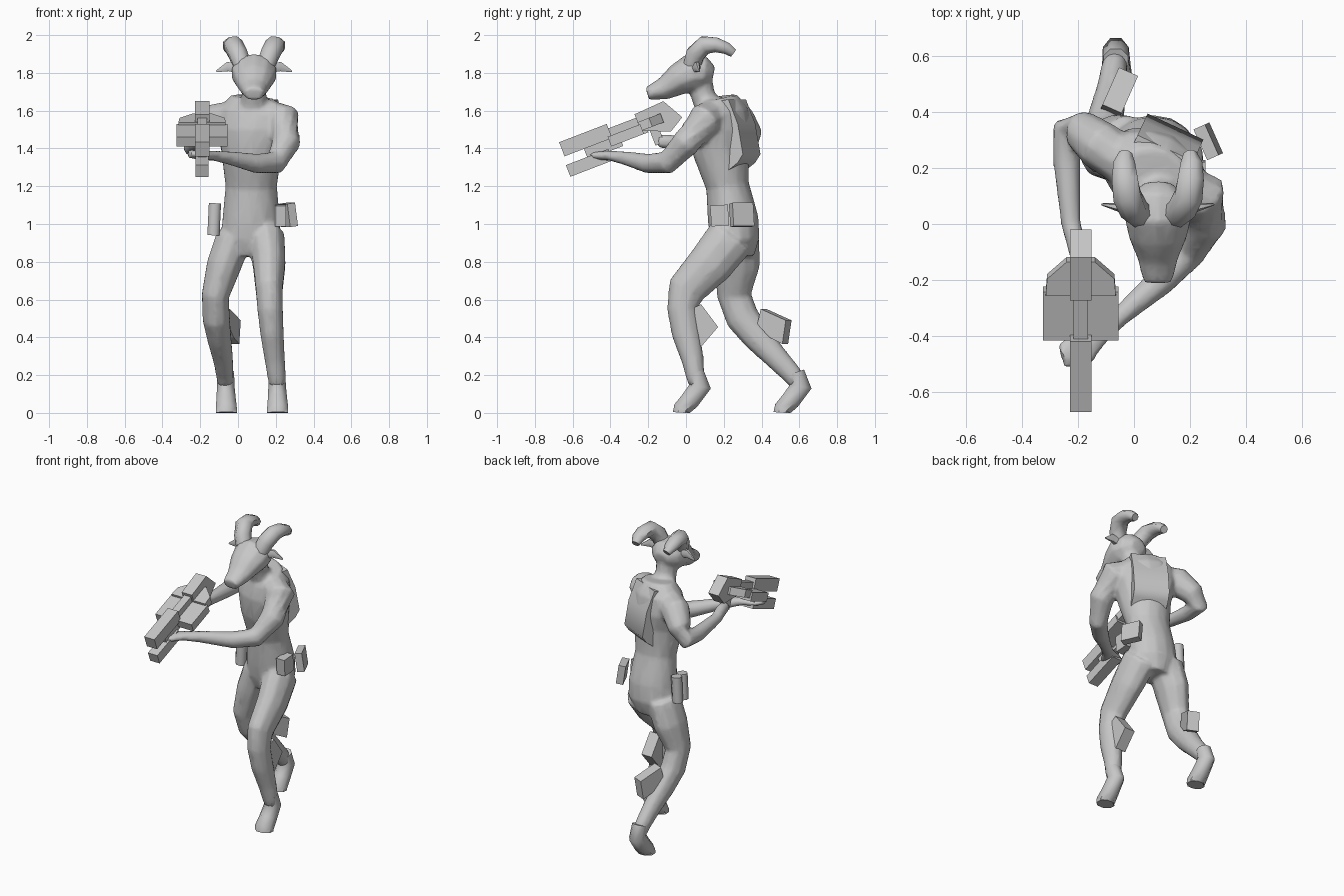
import bpy, bmesh, math
from mathutils import Matrix, Vector

grey = bpy.data.materials.new("plain grey")
grey.diffuse_color = (0.57, 0.57, 0.57, 1)


def finish(bm, name, smooth=False):
    bmesh.ops.recalc_face_normals(bm, faces=bm.faces)
    me = bpy.data.meshes.new(name)
    bm.to_mesh(me)
    bm.free()
    me.materials.append(grey)
    ob = bpy.data.objects.new(name, me)
    bpy.context.collection.objects.link(ob)
    bpy.ops.object.select_all(action='DESELECT')
    ob.select_set(True)
    bpy.context.view_layer.objects.active = ob
    if smooth:
        bpy.ops.object.shade_smooth_by_angle(angle=math.radians(50))
    return ob


def tube(bm, rings, ref=(1, 0, 0), sides=10):
    """Loft ellipses (x, y, z, ra, rb, yaw) along a path; ra lies along ref."""
    pts = [Vector(r[:3]) for r in rings]
    loops = []
    for i, r in enumerate(rings):
        t = (pts[min(i + 1, len(pts) - 1)] - pts[max(i - 1, 0)]).normalized()
        yaw = math.radians(r[5]) if len(r) > 5 else 0
        a = Matrix.Rotation(yaw, 3, 'Z') @ Vector(ref)
        a = (a - t * a.dot(t)).normalized()
        b = t.cross(a)
        loop = []
        for k in range(sides):
            w = 2 * math.pi * (k + 0.5) / sides
            p = pts[i] + a * math.cos(w) * r[3] + b * math.sin(w) * r[4]
            p.z = max(p.z, 0)
            loop.append(bm.verts.new(p))
        loops.append(loop)
    for l0, l1 in zip(loops, loops[1:]):
        for k in range(sides):
            n = (k + 1) % sides
            bm.faces.new((l0[k], l0[n], l1[n], l1[k]))
    bm.faces.new(loops[0][::-1])
    bm.faces.new(loops[-1])


def prism(name, profile, width, mat, smooth=False):
    """Extrude a (y, z) profile along x, then place it."""
    bm = bmesh.new()
    ends = [[bm.verts.new(mat @ Vector((s * width / 2, y, z))) for y, z in profile] for s in (-1, 1)]
    n = len(profile)
    for k in range(n):
        bm.faces.new((ends[0][k], ends[0][(k + 1) % n], ends[1][(k + 1) % n], ends[1][k]))
    bm.faces.new(ends[0][::-1])
    bm.faces.new(ends[1])
    return finish(bm, name, smooth)


def box(name, y0, y1, z0, z1, width, mat):
    return prism(name, [(y0, z0), (y1, z0), (y1, z1), (y0, z1)], width, mat)


def place(x, y, z, yaw=0, pitch=0, roll=0):
    return (Matrix.Translation((x, y, z)) @ Matrix.Rotation(math.radians(yaw), 4, 'Z')
            @ Matrix.Rotation(math.radians(pitch), 4, 'X') @ Matrix.Rotation(math.radians(roll), 4, 'Y'))


# Body: overlapping lofts fused into one skin
bm = bmesh.new()
# torso, twisted so the left shoulder leads
tube(bm, [(.065, .26, .83, .10, .10), (.065, .26, .92, .16, .13), (.07, .25, 1.02, .155, .135),
          (.07, .22, 1.2, .137, .115, -10), (.072, .185, 1.38, .165, .145, -25),
          (.07, .185, 1.5, .195, .155, -27), (.075, .185, 1.6, .185, .135, -27),
          (.08, .175, 1.67, .125, .09, -27)], sides=14)
# neck and head
tube(bm, [(.085, .14, 1.58, .09, .08), (.085, .09, 1.68, .067, .065), (.085, .07, 1.77, .07, .07)])
tube(bm, [(.085, .145, 1.79, .05, .045), (.085, .10, 1.80, .105, .09), (.085, .03, 1.80, .125, .105),
          (.085, -.04, 1.765, .108, .085), (.085, -.12, 1.715, .075, .06),
          (.085, -.205, 1.69, .054, .036)])
# forward left leg
tube(bm, [(.15, .24, .93, .10, .13), (.165, .13, .79, .09, .122), (.165, 0, .65, .074, .103),
          (.17, -.02, .55, .07, .082), (.18, 0, .42, .064, .077), (.195, .035, .28, .055, .06),
          (.205, .05, .19, .05, .05), (.207, .06, .15, .045, .045)])
# trailing right leg
tube(bm, [(-.02, .27, .93, .10, .12), (-.075, .27, .78, .095, .122), (-.12, .255, .62, .075, .092),
          (-.115, .30, .50, .075, .09), (-.10, .38, .40, .066, .08), (-.08, .48, .29, .055, .064),
          (-.07, .56, .205, .047, .055), (-.067, .59, .16, .045, .045)])
# left arm reaching across to the fore grip
tube(bm, [(.14, .15, 1.58, .085, .085), (.24, .10, 1.55, .095, .095), (.255, .0, 1.43, .077, .078),
          (.20, -.10, 1.325, .063, .058), (.10, -.20, 1.32, .053, .053), (-.05, -.33, 1.35, .036, .036),
          (-.13, -.40, 1.362, .027, .04), (-.19, -.45, 1.362, .024, .07), (-.26, -.47, 1.372, .022, .045)],
     ref=(0, 0, 1))
# right arm bent back, hand on the rear grip
tube(bm, [(-.02, .21, 1.57, .085, .085), (-.12, .28, 1.55, .092, .09), (-.19, .335, 1.47, .072, .072),
          (-.235, .338, 1.41, .058, .058), (-.24, .22, 1.405, .049, .049), (-.225, 0, 1.42, .036, .036),
          (-.20, -.09, 1.435, .04, .036), (-.19, -.15, 1.44, .035, .03)], ref=(0, 0, 1))
body = finish(bm, "body")
m = body.modifiers.new("fuse", 'REMESH')
m.mode, m.voxel_size = 'VOXEL', 0.013
m = body.modifiers.new("soften", 'SMOOTH')
m.factor, m.iterations = 0.5, 3
m = body.modifiers.new("simplify", 'DECIMATE')
m.ratio = 0.3
for name in ("fuse", "soften", "simplify"):
    bpy.ops.object.modifier_apply(modifier=name)
bpy.ops.object.shade_smooth_by_angle(angle=math.radians(50))

# Hoofed feet with flat soles
for name, x, y in (("left_foot", .207, 0), ("right_foot", -.065, .533)):
    bm = bmesh.new()
    tube(bm, [(x, .05 + y, .215, .048, .048), (x, .075 + y, .14, .05, .062), (x + .002, .02 + y, .065, .055, .055),
              (x + .003, -.02 + y, .02, .06, .052), (x + .003, -.022 + y, 0, .06, .052)], sides=8)
    finish(bm, name, True)

# Horns and ears
for s, side in ((-1, "right"), (1, "left")):
    bm = bmesh.new()
    tube(bm, [(.085 + s * dx, y, z, ra, rb) for dx, y, z, ra, rb in
              ((.058, .03, 1.83, .05, .05), (.085, .05, 1.90, .053, .053), (.11, .10, 1.948, .054, .052),
               (.118, .16, 1.948, .05, .042), (.12, .215, 1.93, .042, .034), (.115, .25, 1.905, .025, .025))],
         sides=8)
    finish(bm, side + "_horn", True)
    bm = bmesh.new()
    tube(bm, [(.085 + s * .08, .05, 1.825, .03, .03), (.085 + s * .14, .06, 1.833, .028, .016),
              (.085 + s * .2, .07, 1.808, .005, .004)], ref=(0, 0, 1), sides=6)
    finish(bm, side + "_ear", True)

# Back pack, wedge swelling towards its bottom
prism("back_pack", [(.04, 1.65), (.10, 1.66), (.155, 1.53), (.185, 1.37), (.155, 1.325), (.08, 1.27)],
      .22, place(.07, .18, 0, -25), True)

# Calf spurs
prism("left_calf_spur", [(.03, .55), (.08, .575), (.17, .455), (.08, .35), (.03, .38)], .075, place(.175, 0, 0))
prism("right_calf_spur", [(-.09, .47), (-.07, .55), (.075, .49), (.055, .365), (-.02, .40)],
      .075, place(-.05, .475, 0, -24))

# Hip pouches and canisters
box("hip_pouch", -.06, .06, -.062, .062, .045, place(.265, .295, 1.048, 24, 0, -8))
box("small_hip_pouch", -.047, .047, -.055, .055, .06, place(.225, .178, 1.045, 0, 4))
for i, y in enumerate((.215, .275)):
    bm = bmesh.new()
    tube(bm, [(-.13, y, .94, .035, .032), (-.122, y, 1.11, .035, .032)], sides=8)
    finish(bm, "hip_canister_%d" % (i + 1), True)

# Gun, built level in its own frame and tilted muzzle-down
gun = place(-.19, -.35, 1.46, 0, 21)
flat = gun @ Matrix.Rotation(math.radians(90), 4, 'Y')
box("gun_upper_barrel", -.31, -.04, .01, .09, .076, gun)
box("gun_lower_barrel", -.32, -.08, -.102, -.036, .07, gun)
box("gun_barrel_link", -.2, .0, -.05, .02, .045, gun)
box("gun_core", -.06, .15, -.03, .065, .05, gun)
prism("gun_stock", [(.115, .085), (.283, .095), (.346, -.02), (.263, -.069), (.117, -.01)], .076, gun)
box("gun_side_plate", -.06, .125, -.03, .025, .27, gun)
prism("gun_rear_plate", [(.115, -.125), (.18, -.12), (.245, -.05), (.245, .05), (.18, .12), (.115, .125)],
      .05, flat @ Matrix.Translation((-.015, 0, 0)))
box("gun_grip", .16, .21, -.11, -.01, .04, gun)
